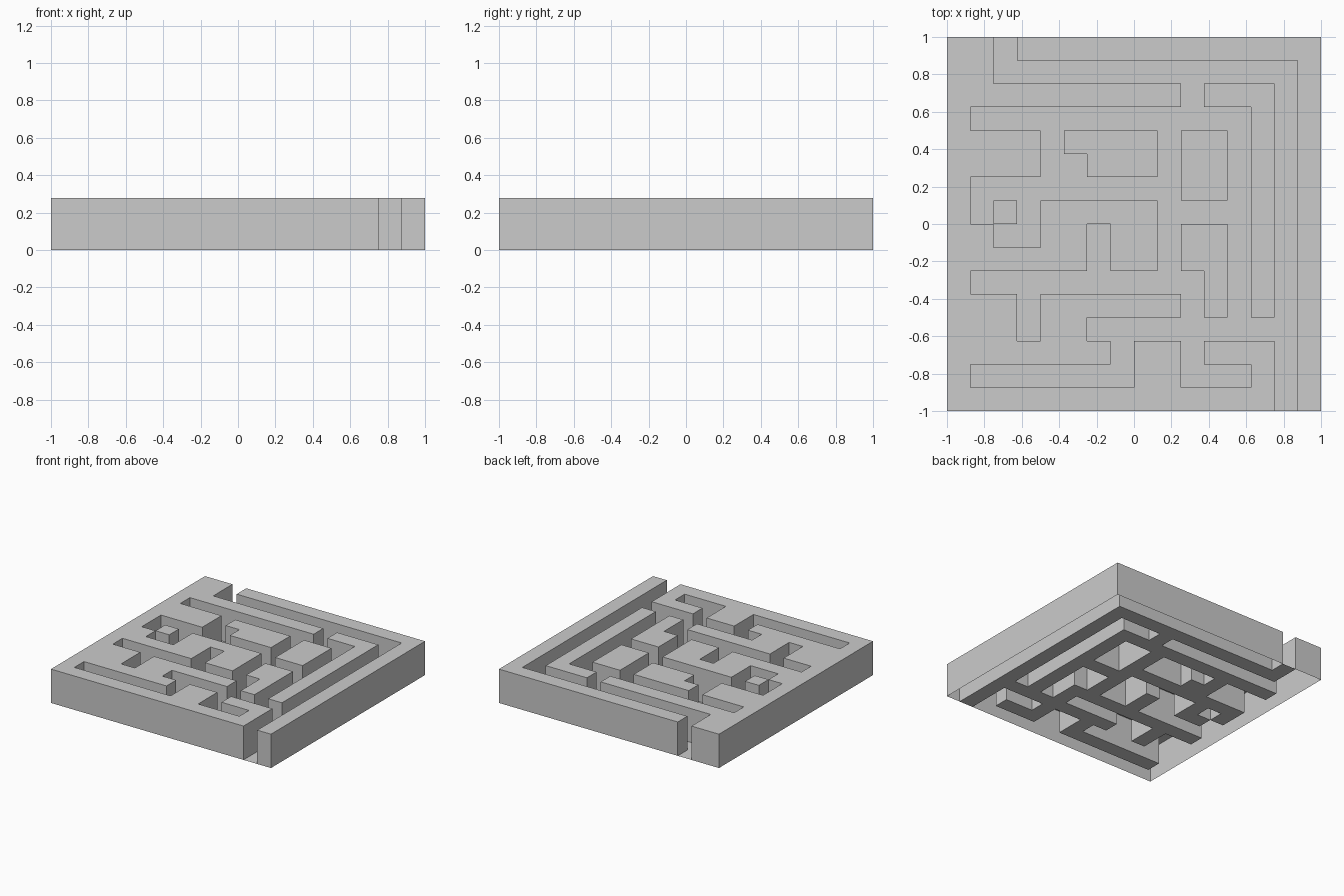
import bpy, bmesh

if "Cube" in bpy.data.objects:
    bpy.data.objects.remove(bpy.data.objects["Cube"])

CELL = 0.125      # maze grid step, 16 x 16 cells
N = 16
HEIGHT = 0.278


def outline(x, y, moves):
    """Right-angled outline in grid units: moves alternate new y, new x."""
    pts = [(x, y)]
    for i, v in enumerate(moves):
        if i % 2 == 0:
            y = v
        else:
            x = v
        pts.append((x, y))
    area = sum(a[0] * b[1] - b[0] * a[1] for a, b in zip(pts, pts[1:] + pts[:1]))
    return pts if area > 0 else pts[::-1]


def inside(px, py, pts):
    hit = False
    for (x1, y1), (x2, y2) in zip(pts, pts[1:] + pts[:1]):
        if x1 == x2 and (y1 > py) != (y2 > py) and x1 > px:
            hit = not hit
    return hit


def world(x, y, z):
    return (x * CELL - 1, y * CELL - 1, z)


def finish(name, bm):
    mesh = bpy.data.meshes.new(name)
    bm.to_mesh(mesh)
    bm.free()
    bpy.context.collection.objects.link(bpy.data.objects.new(name, mesh))


def wall_block(name, pts):
    """Hollow block: flat top and upright sides, open underneath."""
    bm = bmesh.new()
    low = [bm.verts.new(world(x, y, 0)) for x, y in pts]
    top = [bm.verts.new(world(x, y, HEIGHT)) for x, y in pts]
    bm.faces.new(top)
    for i in range(len(pts)):
        j = (i + 1) % len(pts)
        bm.faces.new((low[i], low[j], top[j], top[i]))
    bm.normal_update()
    finish(name, bm)


walls = {
    # large block left of the route, from back entrance to front exit
    "main_wall": outline(2, 16, [
        14, 10, 13, 1, 12, 4, 10, 1, 8, 2, 7, 4, 9, 9, 6, 7, 8, 6, 6, 1,
        5, 3, 3, 4, 5, 10, 4, 6, 3, 7, 2, 1, 1, 8, 3, 10, 1, 13, 2, 11,
        3, 14, 0, 0, 16]),
    # L-shaped rim along back and right
    "corner_rim_wall": outline(3, 16, [15, 15, 0, 16, 16]),
    # free-standing islands
    "notched_island": outline(5, 12, [11, 6, 10, 9, 12]),
    "block_island": outline(10, 12, [9, 12, 12]),
    "hook_island": outline(10, 8, [6, 11, 4, 12, 8]),
    "long_hook_island": outline(11, 14, [13, 13, 4, 14, 14]),
    "small_island": outline(2, 9, [8, 3, 9]),
}
for name, pts in walls.items():
    wall_block(name, pts)

# path floor: every cell not covered by a wall
bm = bmesh.new()
for i in range(N):
    for j in range(N):
        if not any(inside(i + 0.5, j + 0.5, p) for p in walls.values()):
            bm.faces.new([bm.verts.new(world(i + a, j + b, 0))
                          for a, b in ((0, 0), (1, 0), (1, 1), (0, 1))])
bmesh.ops.remove_doubles(bm, verts=bm.verts, dist=1e-4)
bm.normal_update()
finish("path_floor", bm)
